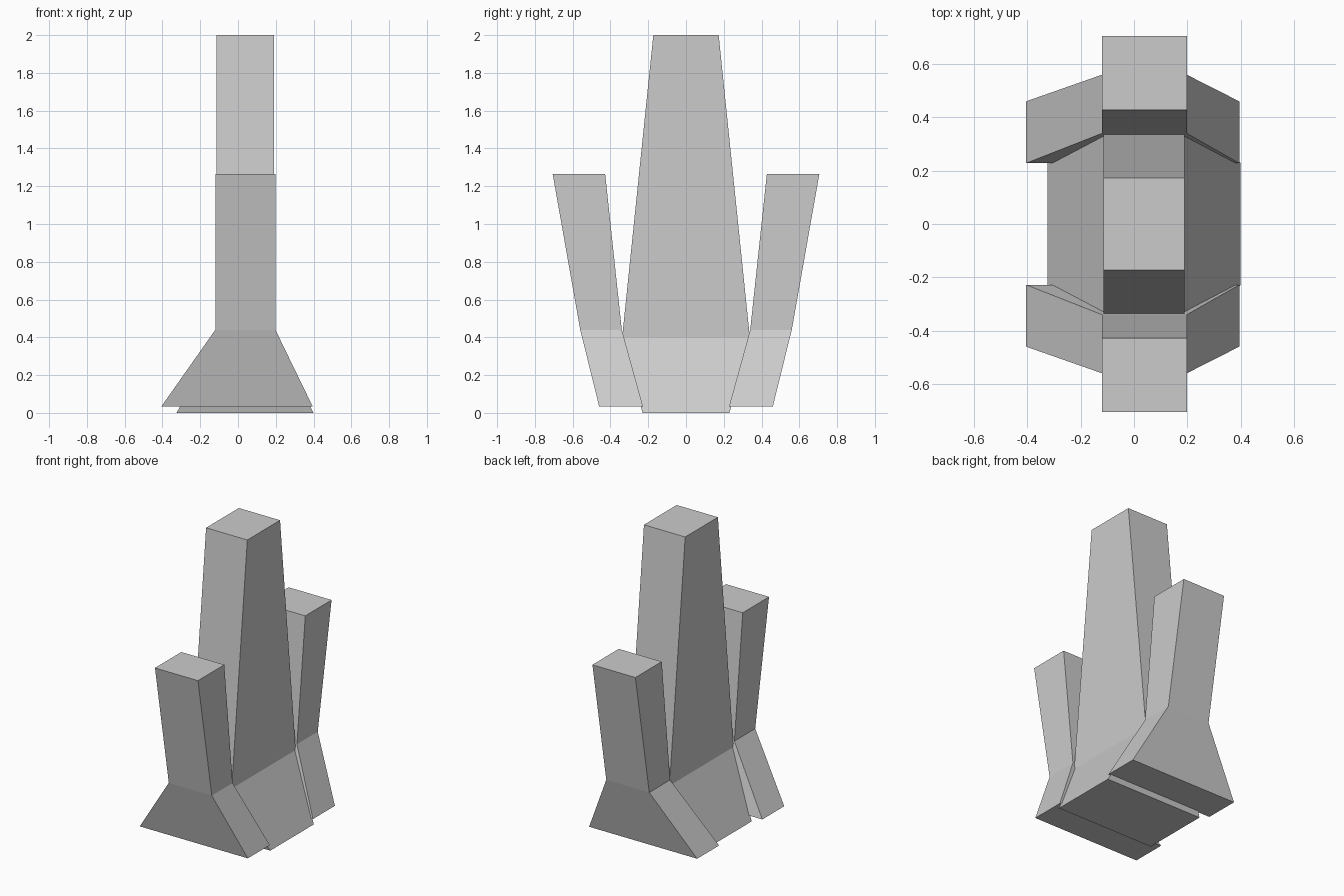
import bpy
import bmesh

cube = bpy.data.objects.get("Cube")
if cube:
    bpy.data.objects.remove(cube, do_unlink=True)

stone = bpy.data.materials.new("pale grey stone")
stone.use_nodes = True
grey = (0.6, 0.6, 0.6, 1)
stone.diffuse_color = grey
stone.node_tree.nodes["Principled BSDF"].inputs["Base Color"].default_value = grey


def pillar(name, levels, side=1):
    """Loft rectangles (x0, x1, y0, y1, z) into a closed, flat-faced solid."""
    bm = bmesh.new()
    rings = []
    for x0, x1, y0, y1, z in levels:
        corners = ((x0, y0), (x1, y0), (x1, y1), (x0, y1))
        rings.append([bm.verts.new((x, y * side, z)) for x, y in corners])
    for low, high in zip(rings, rings[1:]):
        for i in range(4):
            j = (i + 1) % 4
            bm.faces.new((low[i], low[j], high[j], high[i]))
    bm.faces.new(rings[0][::-1])
    bm.faces.new(rings[-1])
    bmesh.ops.recalc_face_normals(bm, faces=bm.faces)
    mesh = bpy.data.meshes.new(name)
    bm.to_mesh(mesh)
    bm.free()
    mesh.materials.append(stone)
    obj = bpy.data.objects.new(name, mesh)
    bpy.context.collection.objects.link(obj)
    return obj


# Tall tapering centre pillar on a flared foot
pillar("centre_pillar", [
    (-0.325, 0.40, -0.23, 0.23, 0),
    (-0.115, 0.19, -0.338, 0.338, 0.40),
    (-0.115, 0.19, -0.173, 0.173, 2),
])

# Shorter outward-leaning pillars, mirrored front and back
side_levels = [
    (-0.405, 0.395, 0.228, 0.46, 0.035),
    (-0.12, 0.198, 0.34, 0.56, 0.44),
    (-0.12, 0.198, 0.428, 0.706, 1.265),
]
for name, side in (("front_pillar", -1), ("back_pillar", 1)):
    pillar(name, side_levels, side)
